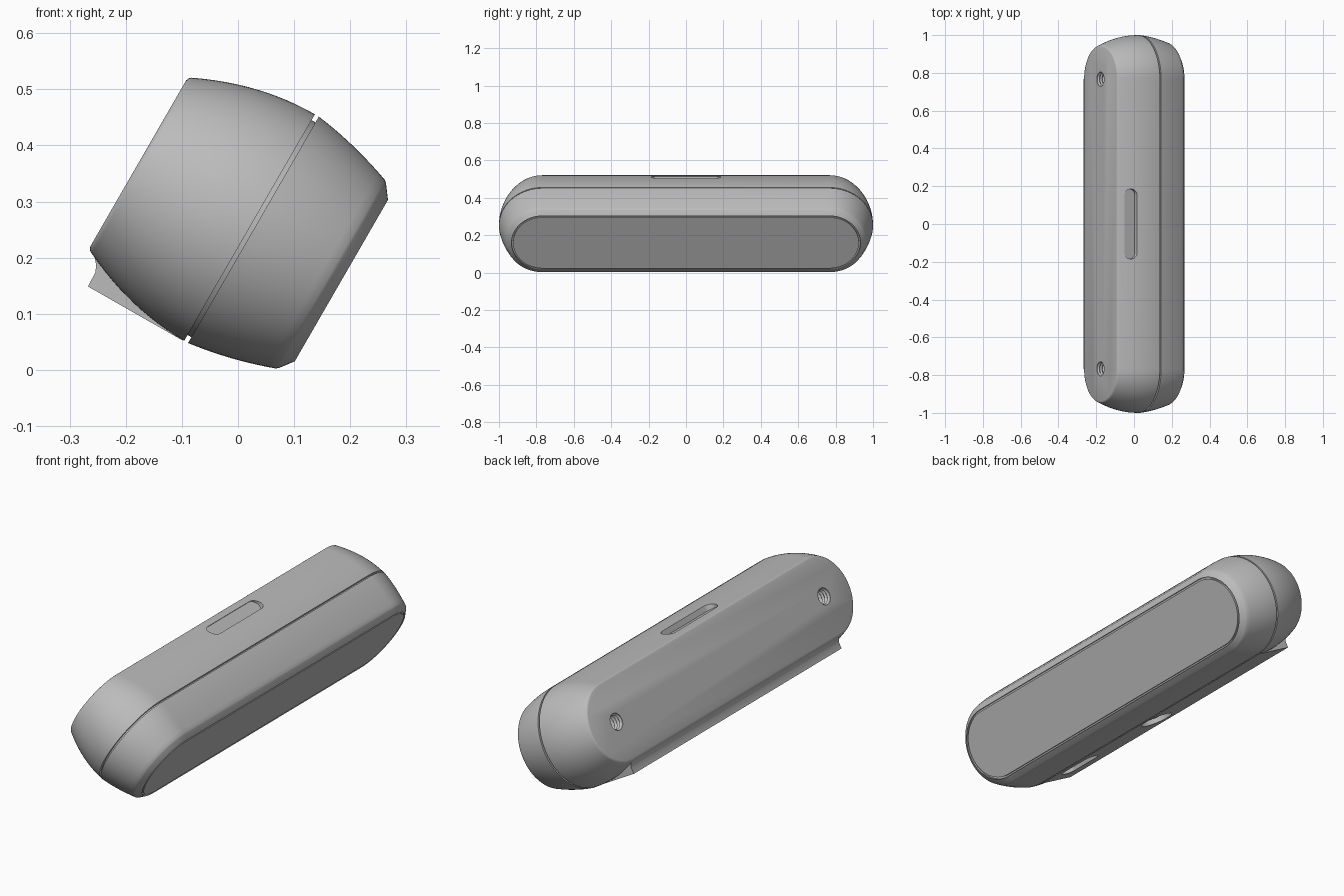
import bpy, bmesh
from math import sin, cos, pi, radians
from mathutils import Matrix

cube = bpy.data.objects.get("Cube")
if cube:
    bpy.data.objects.remove(cube)

TILT = radians(30)
HALF = 0.767          # half distance between the round end centres
FRAME = Matrix.Translation((0.23 * sin(TILT), 0, 0.23 * cos(TILT))) @ Matrix.Rotation(TILT, 4, 'Y')

grey = bpy.data.materials.new("plain grey")
grey.use_nodes = True
colour = (0.5, 0.5, 0.5, 1)
grey.diffuse_color = colour
grey.node_tree.nodes["Principled BSDF"].inputs["Base Color"].default_value = colour


def make(name, rings):
    """Skin a list of matching closed rings and cap both ends."""
    bm = bmesh.new()
    loops = [[bm.verts.new(p) for p in ring] for ring in rings]
    n = len(loops[0])
    for a, b in zip(loops, loops[1:]):
        for i in range(n):
            j = (i + 1) % n
            bm.faces.new((a[i], a[j], b[j], b[i]))
    bm.faces.new(loops[0][::-1])
    bm.faces.new(loops[-1])
    bmesh.ops.remove_doubles(bm, verts=bm.verts, dist=1e-5)
    bmesh.ops.recalc_face_normals(bm, faces=bm.faces)
    mesh = bpy.data.meshes.new(name)
    bm.to_mesh(mesh)
    bm.free()
    mesh.materials.append(grey)
    ob = bpy.data.objects.new(name, mesh)
    ob.matrix_world = FRAME
    bpy.context.collection.objects.link(ob)
    return ob


def stadium(r, half, n):
    """Rounded-end outline as (across, along y) pairs."""
    pts = []
    for side in (1, -1):
        for i in range(n + 1):
            a = pi * i / n
            pts.append((side * r * cos(a), side * (half + r * sin(a))))
    return pts


def along_axis(name, profile, half, y=0, n=32):
    return make(name, [[(s, y + v, u) for u, v in stadium(r, half, n)] for s, r in profile])


def upright(name, s, y, r, half, low, high):
    return make(name, [[(s + u, y + v, z) for u, v in stadium(r, half, 16)] for z in (low, high)])


# Body profile: rounded back edge, bulging rear shell, seam groove, front shell, inset front panel
profile = [(-0.338, 0.171), (-0.336, 0.176), (-0.333, 0.179)]
for i in range(13):
    u = 1 - i / 12
    profile.append((-0.109 - 0.22 * u, 0.233 - 0.052 * u * u))
profile += [(-0.109, 0.221), (-0.101, 0.221)]
for i in range(11):
    u = 0.158 * i / 10
    profile.append((-0.101 + u, 0.233 - 0.13 * u - 0.73 * u * u))
profile += [(0.062, 0.19), (0.08, 0.166), (0.07, 0.166), (0.07, 0.157), (0.08, 0.157)]
body = along_axis("body", profile, HALF, n=48)

# Flat foot under the rear shell
foot_shape = [(-0.306, -0.235), (-0.112, -0.234), (-0.112, -0.18), (-0.3, -0.15),
              (-0.325, -0.18), (-0.313, -0.194), (-0.307, -0.206)]
foot = make("foot", [[(s, y, z) for s, z in foot_shape] for y in (-HALF, HALF)])

# Top slot, underside recesses and threaded mounting holes
cutters = [
    upright("top_slot", -0.27, 0, 0.032, 0.153, 0.189, 0.3),
    upright("round_recess", -0.2, -0.05, 0.075, 0, -0.3, -0.212),
    upright("long_recess", -0.19, -0.58, 0.04, 0.07, -0.3, -0.205),
]
thread = [(-0.36, 0.038)] + [(-0.335 + 0.008 * i, 0.03 if i % 2 else 0.038) for i in range(14)]
for y in (-HALF, HALF):
    cutters.append(along_axis("mounting_hole", thread, 0, y, 16))

bpy.context.view_layer.objects.active = body
for ob, mode in [(foot, 'UNION')] + [(c, 'DIFFERENCE') for c in cutters]:
    mod = body.modifiers.new(ob.name, 'BOOLEAN')
    mod.operation, mod.solver, mod.object = mode, 'EXACT', ob
    bpy.ops.object.modifier_apply(modifier=mod.name)
    bpy.data.objects.remove(ob)

bpy.ops.object.select_all(action='DESELECT')
body.select_set(True)
bpy.ops.object.shade_smooth_by_angle(angle=radians(25))
